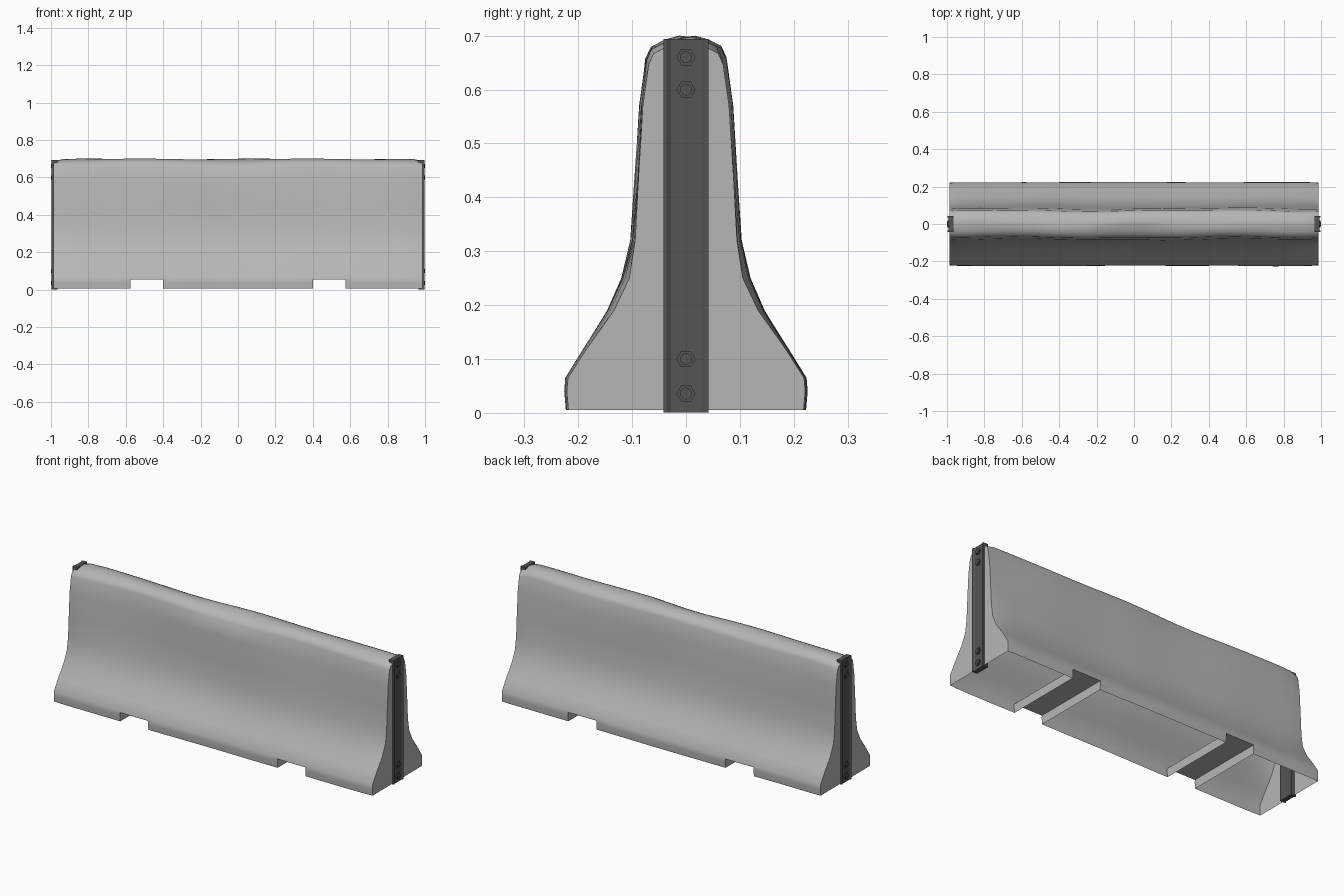
import bpy, bmesh, math
from mathutils import Matrix

if "Cube" in bpy.data.objects:
    bpy.data.objects.remove(bpy.data.objects["Cube"])


def finish(name, bm, angle=None):
    bmesh.ops.recalc_face_normals(bm, faces=bm.faces)
    me = bpy.data.meshes.new(name)
    bm.to_mesh(me)
    bm.free()
    ob = bpy.data.objects.new(name, me)
    bpy.context.collection.objects.link(ob)
    if angle:
        bpy.context.view_layer.objects.active = ob
        ob.select_set(True)
        bpy.ops.object.shade_smooth_by_angle(angle=math.radians(angle))
        ob.select_set(False)
    return ob


def material(name, grey):
    mat = bpy.data.materials.new(name)
    mat.diffuse_color = (grey, grey, grey, 1)
    mat.use_nodes = True
    mat.node_tree.nodes["Principled BSDF"].inputs["Base Color"].default_value = mat.diffuse_color
    return mat


steel = material("dark_steel", 0.09)
concrete = material("concrete", 0.47)

# Concrete body: flared half profile lofted along x, worn unevenly
half = [(0.221, 0.005), (0.224, 0.04), (0.222, 0.065), (0.188, 0.12),
        (0.144, 0.19), (0.117, 0.25), (0.100, 0.32), (0.091, 0.44),
        (0.083, 0.57), (0.072, 0.66), (0.063, 0.68), (0.04, 0.692), (0.015, 0.699)]
loop = [(-1, i) for i in range(len(half))] + [(1, i) for i in reversed(range(len(half)))]
stations = [-0.987, -0.975, -0.94] + [-0.85 + 0.1 * i for i in range(18)] + [0.94, 0.975, 0.987]


def section(bm, x):
    end = max(0, (abs(x) - 0.93) / 0.06)
    ring = []
    for s, i in loop:
        y, z = half[i]
        t = min(1, max(0, (z - 0.05) / 0.6))
        wear = 0.004 * math.sin(5 * x + 2 * s + 4 * t) + 0.002 * math.sin(11 * x + s)
        wy = wear * (0.35 + 0.65 * t) * (1 - end)
        if s < 0 and i > 9:                    # chipped front top edge
            wy -= 0.012 * math.exp(-(x / 0.2) ** 2)
        pinch = end * (0.003 + 0.010 * math.exp(-((z - 0.23) / 0.08) ** 2))
        if i > 8:
            z += (0.003 * math.sin(7 * x + s) - 0.002) * (1 - end) - 0.014 * end
        ring.append(bm.verts.new((x, s * (y + wy - pinch), z)))
    return ring


bm = bmesh.new()
rings = [section(bm, x) for x in stations]
n = len(loop)
for a, b in zip(rings, rings[1:]):
    for i in range(n):
        j = (i + 1) % n
        bm.faces.new((a[i], a[j], b[j], b[i]))
bm.faces.new(rings[0])
bm.faces.new(rings[-1])
body = finish("concrete_body", bm)
body.data.materials.append(concrete)

# Forklift notches cut through the base
bm = bmesh.new()
for x in (-0.4875, 0.4875):
    bmesh.ops.create_cube(bm, size=1, matrix=Matrix.Translation((x, 0, 0.005))
                          @ Matrix.Diagonal((0.175, 0.7, 0.1, 1)))
cutter = finish("notch_cutter", bm)
mod = body.modifiers.new("notches", 'BOOLEAN')
mod.object = cutter
mod.solver = 'EXACT'
bpy.context.view_layer.objects.active = body
body.select_set(True)
bpy.ops.object.modifier_apply(modifier=mod.name)
bpy.data.objects.remove(cutter)

# Hollow shell: the underside is open except over the notches
bm = bmesh.new()
bm.from_mesh(body.data)
under = [f for f in bm.faces if all(v.co.z < 0.006 for v in f.verts)]
bmesh.ops.delete(bm, geom=under, context='FACES')
bm.to_mesh(body.data)
bm.free()
bpy.ops.object.shade_smooth_by_angle(angle=math.radians(40))
body.select_set(False)

# Steel channels and bolts on both ends
channel = [(0.965, -0.042), (0.996, -0.042), (0.996, -0.036), (0.991, -0.028),
           (0.991, 0.028), (0.996, 0.036), (0.996, 0.042), (0.965, 0.042)]
for side, label in ((-1, "left"), (1, "right")):
    bm = bmesh.new()
    face = bm.faces.new([bm.verts.new((side * x, y, 0.001)) for x, y in channel])
    new = bmesh.ops.extrude_face_region(bm, geom=[face])["geom"]
    bmesh.ops.translate(bm, vec=(0, 0, 0.693),
                        verts=[v for v in new if isinstance(v, bmesh.types.BMVert)])
    finish(label + "_end_channel", bm).data.materials.append(steel)
    bm = bmesh.new()
    for z in (0.036, 0.1, 0.6, 0.66):
        for r, segs, x, depth in ((0.0175, 6, 0.992, 0.010), (0.011, 16, 0.995, 0.010)):
            bmesh.ops.create_cone(bm, cap_ends=True, segments=segs, radius1=r, radius2=r,
                                  depth=depth, matrix=Matrix.Translation((side * x, 0, z))
                                  @ Matrix.Rotation(math.pi / 2, 4, 'Y'))
    finish(label + "_bolts", bm, 30).data.materials.append(steel)
